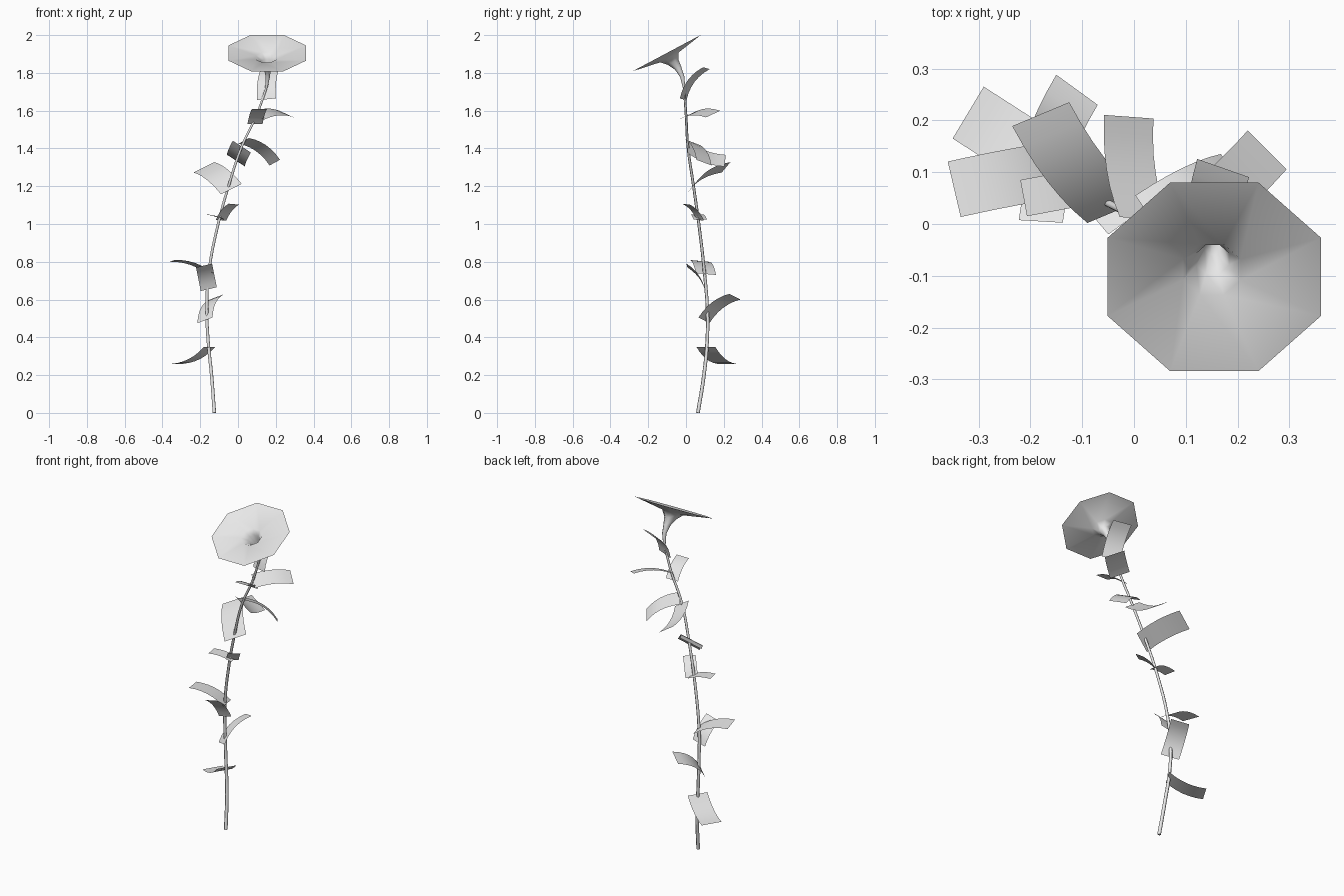
import bpy, bmesh, math
from mathutils import Vector

cube = bpy.data.objects.get("Cube")
if cube:
    bpy.data.objects.remove(cube, do_unlink=True)

grey = bpy.data.materials.new("pale grey")
grey.use_nodes = True
COLOUR = (0.8, 0.8, 0.8, 1)
grey.diffuse_color = COLOUR
grey.node_tree.nodes["Principled BSDF"].inputs["Base Color"].default_value = COLOUR


def grid_object(name, rows, closed=False, angle=60):
    """Skin consecutive rows of points into one surface."""
    bm = bmesh.new()
    verts = [[bm.verts.new(p) for p in row] for row in rows]
    count = len(rows[0])
    for low, high in zip(verts, verts[1:]):
        for i in range(count if closed else count - 1):
            j = (i + 1) % count
            bm.faces.new((low[i], low[j], high[j], high[i]))
    mesh = bpy.data.meshes.new(name)
    bm.to_mesh(mesh)
    bm.free()
    mesh.materials.append(grey)
    obj = bpy.data.objects.new(name, mesh)
    bpy.context.collection.objects.link(obj)
    for o in bpy.context.selected_objects:
        o.select_set(False)
    obj.select_set(True)
    bpy.context.view_layer.objects.active = obj
    bpy.ops.object.shade_smooth_by_angle(angle=math.radians(angle))
    return obj


def leaf(number, base, tip, side, bow):
    """Rectangular strip from base to tip, arched upward by bow."""
    base, tip, side = Vector(base), Vector(tip), Vector(side)
    up = side.cross(tip - base).normalized()
    if up.z < 0:
        up, side = -up, -side
    rows = []
    for k in range(7):
        t = k / 6
        mid = base.lerp(tip, t) + up * bow * 4 * t * (1 - t)
        rows.append([mid - side / 2, mid + side / 2])
    grid_object(f"leaf_{number}", rows)


# Stem: a bending, slightly tapering tube
curve = bpy.data.curves.new("stem", "CURVE")
curve.dimensions = "3D"
curve.bevel_depth = 0.01
curve.bevel_resolution = 1
curve.resolution_u = 4
curve.use_fill_caps = True
path = [(-.125, .063, 0), (-.14, .095, .2), (-.158, .112, .38), (-.165, .113, .55),
        (-.155, .098, .74), (-.105, .068, 1), (-.05, .04, 1.2), (.02, .01, 1.41),
        (.1, 0, 1.58), (.15, -.01, 1.72)]
spline = curve.splines.new("BEZIER")
spline.bezier_points.add(len(path) - 1)
for i, (point, co) in enumerate(zip(spline.bezier_points, path)):
    point.co = co
    point.handle_left_type = point.handle_right_type = "AUTO"
    point.radius = 1 - 0.04 * i
stem = bpy.data.objects.new("stem", curve)
curve.materials.append(grey)
bpy.context.collection.objects.link(stem)

# Flower: eight-sided trumpet, its rings leaning gradually to the front
rings = [((.15, -.01, 1.72), 0, .007), ((.158, -.02, 1.78), 14, .012),
         ((.155, -.042, 1.825), 22, .02), ((.152, -.068, 1.857), 28, .034),
         ((.15, -.088, 1.882), 28, .06), ((.155, -.102, 1.905), 28, .223)]
rows = []
for centre, lean, radius in rings:
    a = math.radians(lean)
    across, back = Vector((1, 0, 0)), Vector((0, math.cos(a), math.sin(a)))
    rows.append([Vector(centre) + radius * (across * math.cos(t) + back * math.sin(t))
                 for t in (math.pi * (k + .5) / 4 for k in range(8))])
grid_object("flower", rows, closed=True, angle=80)

# Leaves from bottom to top: base centre, tip centre, width vector, arch
leaves = [
    ((-.15, .105, .35), (-.32, .215, .26), (.06, .1, 0), -.02),
    ((-.175, .095, .49), (-.11, .259, .615), (.08, -.058, .03), .025),
    ((-.155, .1, .655), (-.18, .005, .78), (.085, -.005, .02), .015),
    ((-.145, .105, .735), (-.347, .067, .805), (-.025, .107, -.01), .02),
    ((-.08, .075, 1.025), (-.213, .05, 1.05), (-.013, .07, 0), .01),
    ((-.09, .075, 1.02), (-.022, 0, 1.105), (.055, .04, -.005), .012),
    ((-.035, .025, 1.185), (-.18, .212, 1.3), (.11, .046, .055), .025),
    ((.02, .01, 1.41), (-.01, .207, 1.335), (.095, -.007, -.062), -.02),
    ((.03, .015, 1.44), (.195, .095, 1.325), (.055, -.08, .03), .025),
    ((.09, .005, 1.53), (.115, -.135, 1.61), (.08, 0, 0), .015),
    ((.1, 0, 1.57), (.257, .143, 1.582), (.075, -.075, -.035), .018),
    ((.15, -.015, 1.66), (.172, .108, 1.825), (.1, -.035, .01), .025),
]
for number, spec in enumerate(leaves, 1):
    leaf(number, *spec)
